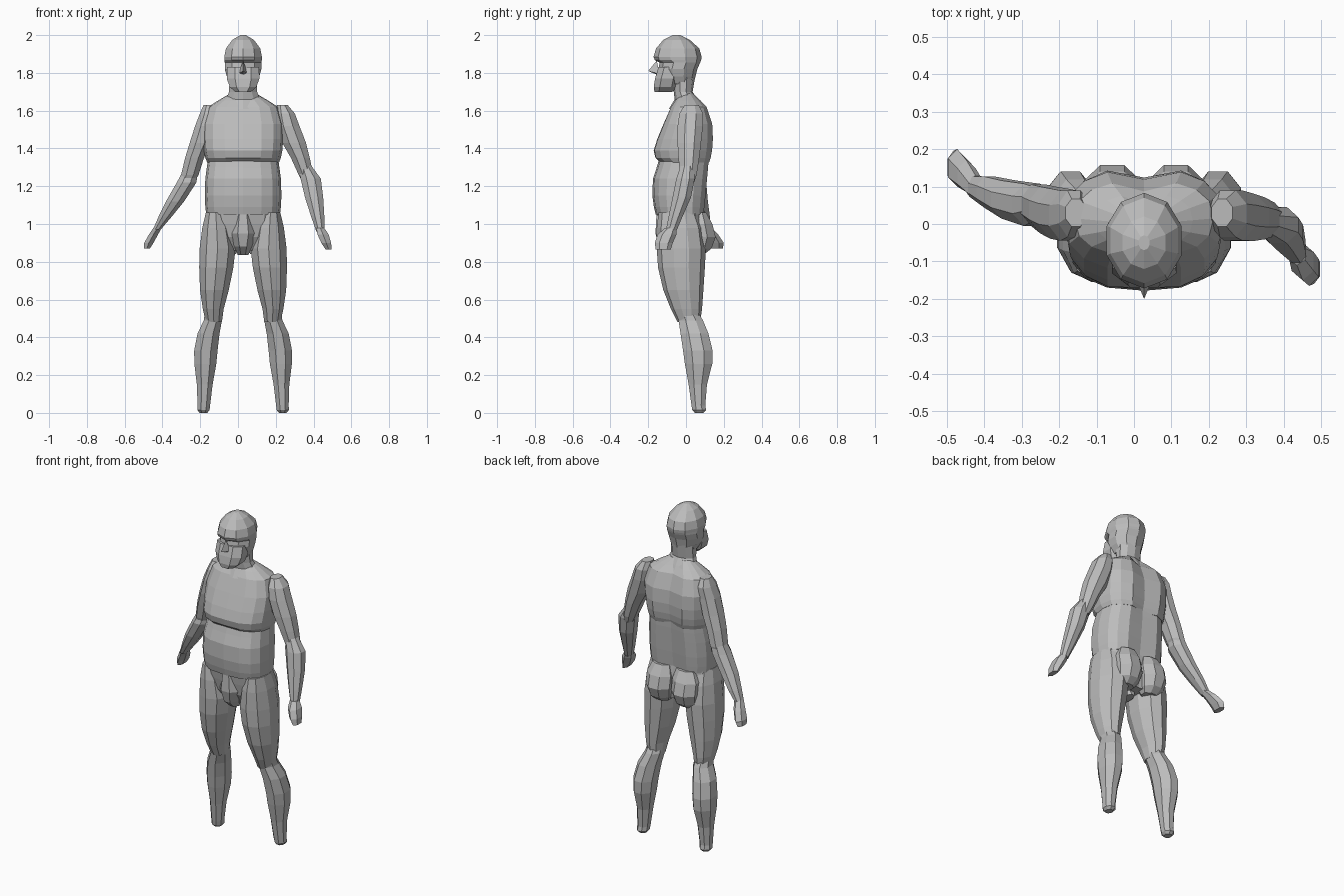
import bpy, bmesh, math

MID = 0.027  # x of the body's plane of symmetry
skin = bpy.data.materials.new("grey")
skin.diffuse_color = (0.5, 0.5, 0.5, 1)


def finish(bm, name):
    bmesh.ops.recalc_face_normals(bm, faces=bm.faces)
    me = bpy.data.meshes.new(name)
    bm.to_mesh(me)
    bm.free()
    me.materials.append(skin)
    ob = bpy.data.objects.new(name, me)
    bpy.context.collection.objects.link(ob)
    return ob


def loft(name, rings, n=8, e=1.0, spine=0.0, front=0.0, turn=0.0):
    """Join horizontal oval rings (z, centre x, half width, front y, back y)."""
    bm = bmesh.new()
    loops = []
    for z, cx, rx, yf, yb in rings:
        loop = []
        for i in range(n):
            a = 2 * math.pi * (i + turn) / n
            c, s = math.cos(a), math.sin(a)
            x = cx + rx * math.copysign(abs(c) ** e, c)
            y = (yf + yb) / 2 + (yb - yf) / 2 * math.copysign(abs(s) ** e, s)
            if s > 0.99:
                y -= spine
            if s < -0.99:
                y += front
            loop.append(bm.verts.new((x, y, z)))
        loops.append(loop)
    for a, b in zip(loops, loops[1:]):
        for i in range(n):
            j = (i + 1) % n
            bm.faces.new((a[i], a[j], b[j], b[i]))
    bm.faces.new(loops[0])
    bm.faces.new(loops[-1])
    return finish(bm, name)


def pair(name, rings, **kw):
    for side, s in (("left", 1), ("right", -1)):
        loft(f"{side}_{name}", [(z, MID + s * cx, rx, yf, yb) for z, cx, rx, yf, yb in rings], **kw)


def centred(rings):
    return [(z, MID, rx, yf, yb) for z, rx, yf, yb in rings]


# Head: skull and jaw, with the eye line set back under the brow
loft("skull", centred([(2.0, .015, -.07, -.03), (1.975, .06, -.12, .02), (1.93, .095, -.158, .07),
                       (1.885, .105, -.172, .083), (1.868, .104, -.165, .08), (1.855, .102, -.14, .075),
                       (1.82, .102, -.145, .06), (1.78, .09, -.13, .05), (1.74, .07, -.1, .04)]), n=10, turn=.5)
loft("jaw", centred([(1.83, .09, -.15, -.02), (1.77, .092, -.168, -.03),
                     (1.725, .075, -.175, -.04), (1.70, .045, -.17, -.07)]), n=8, turn=.5, e=.8)

# Nose: a narrow wedge
bm = bmesh.new()
v = [bm.verts.new(p) for p in ((MID, -.155, 1.865), (MID, -.2, 1.81), (MID - .025, -.14, 1.795),
                               (MID + .025, -.14, 1.795), (MID, -.14, 1.785))]
for f in ((0, 1, 2), (0, 3, 1), (1, 4, 2), (1, 3, 4), (0, 2, 4, 3)):
    bm.faces.new([v[i] for i in f])
finish(bm, "nose")

# Neck
loft("neck", centred([(1.79, .075, -.08, .05), (1.70, .078, -.065, .035), (1.66, .095, -.06, .06),
                      (1.61, .13, -.09, .09)]), n=10, turn=.5)

# Torso: chest, belly and pelvis as overlapping shells
loft("chest", centred([(1.69, .07, -.03, .04), (1.655, .13, -.06, .08), (1.62, .185, -.085, .115),
                       (1.53, .212, -.125, .147), (1.45, .212, -.158, .152), (1.39, .208, -.177, .148),
                       (1.35, .2, -.168, .14), (1.325, .19, -.14, .13)]), n=16, e=.8, spine=.028, front=.006)
loft("belly", centred([(1.35, .185, -.14, .128), (1.30, .192, -.155, .125), (1.24, .2, -.175, .12),
                       (1.15, .203, -.178, .112), (1.09, .2, -.17, .105), (1.05, .195, -.16, .1)]),
     n=16, e=.75, spine=.02)
loft("pelvis", centred([(1.075, .194, -.158, .1), (1.0, .195, -.145, .11), (.93, .16, -.13, .11),
                        (.86, .08, -.09, .09)]), n=12, e=.8, spine=.02)
loft("groin", centred([(1.06, .05, -.162, 0), (.95, .075, -.168, 0), (.88, .05, -.15, .02),
                       (.835, .03, -.1, .03)]), n=8, turn=.5)

# Legs
pair("buttock", [(1.06, .08, .06, .03, .11), (1.0, .085, .085, 0, .145), (.93, .085, .085, 0, .163),
                 (.87, .085, .07, 0, .14), (.84, .085, .05, .02, .1)], n=8, turn=.5)
pair("thigh", [(1.06, .145, .055, -.145, .06), (.98, .14, .08, -.155, .09), (.87, .135, .1, -.155, .105),
               (.77, .142, .095, -.148, .1), (.65, .152, .08, -.12, .092), (.55, .158, .058, -.08, .085),
               (.48, .155, .045, -.045, .075)], n=10, turn=.5)
pair("shin", [(.53, .16, .046, -.05, .07), (.49, .16, .052, -.045, .095), (.42, .183, .063, -.035, .125),
              (.33, .197, .067, -.022, .147), (.26, .2, .063, -.012, .145), (.15, .203, .045, .01, .115),
              (.04, .208, .036, .026, .105), (.015, .21, .035, .03, .11), (0, .21, .022, .045, .095)], n=8, turn=.5)

# Left arm, swung forward
loft("left_upper_arm", [(1.63, .235, .03, -.01, .07), (1.585, .25, .055, -.04, .095), (1.52, .265, .065, -.05, .095),
                        (1.43, .297, .068, -.05, .085), (1.35, .33, .054, -.045, .075),
                        (1.26, .36, .042, -.035, .06), (1.22, .37, .03, -.02, .045)], turn=.5)
loft("left_forearm", [(1.31, .355, .035, -.03, .045), (1.24, .385, .058, -.055, .05), (1.14, .403, .052, -.075, .03),
                      (1.04, .422, .038, -.095, -.015), (.96, .437, .024, -.11, -.05)], turn=.5)
loft("left_hand", [(.98, .435, .024, -.11, -.05), (.945, .45, .034, -.15, -.05), (.9, .467, .03, -.165, -.07),
                   (.865, .48, .018, -.16, -.08)], n=6, turn=.5)

# Right arm, swung backward
loft("right_upper_arm", [(1.63, -.155, .03, -.01, .07), (1.585, -.16, .045, -.04, .095), (1.52, -.175, .056, -.05, .095),
                         (1.43, -.2, .06, -.045, .1), (1.35, -.23, .054, -.03, .105),
                         (1.26, -.255, .05, -.01, .11), (1.21, -.275, .04, .01, .1)], turn=.5)
loft("right_forearm", [(1.3, -.245, .04, .01, .1), (1.22, -.272, .056, -.01, .112), (1.12, -.333, .052, .01, .12),
                       (1.04, -.385, .038, .04, .13), (.97, -.43, .022, .07, .13)], turn=.5)
loft("right_hand", [(.99, -.42, .024, .065, .125), (.945, -.447, .028, .085, .17), (.9, -.472, .028, .1, .2),
                    (.87, -.482, .018, .11, .195)], n=6, turn=.5)
